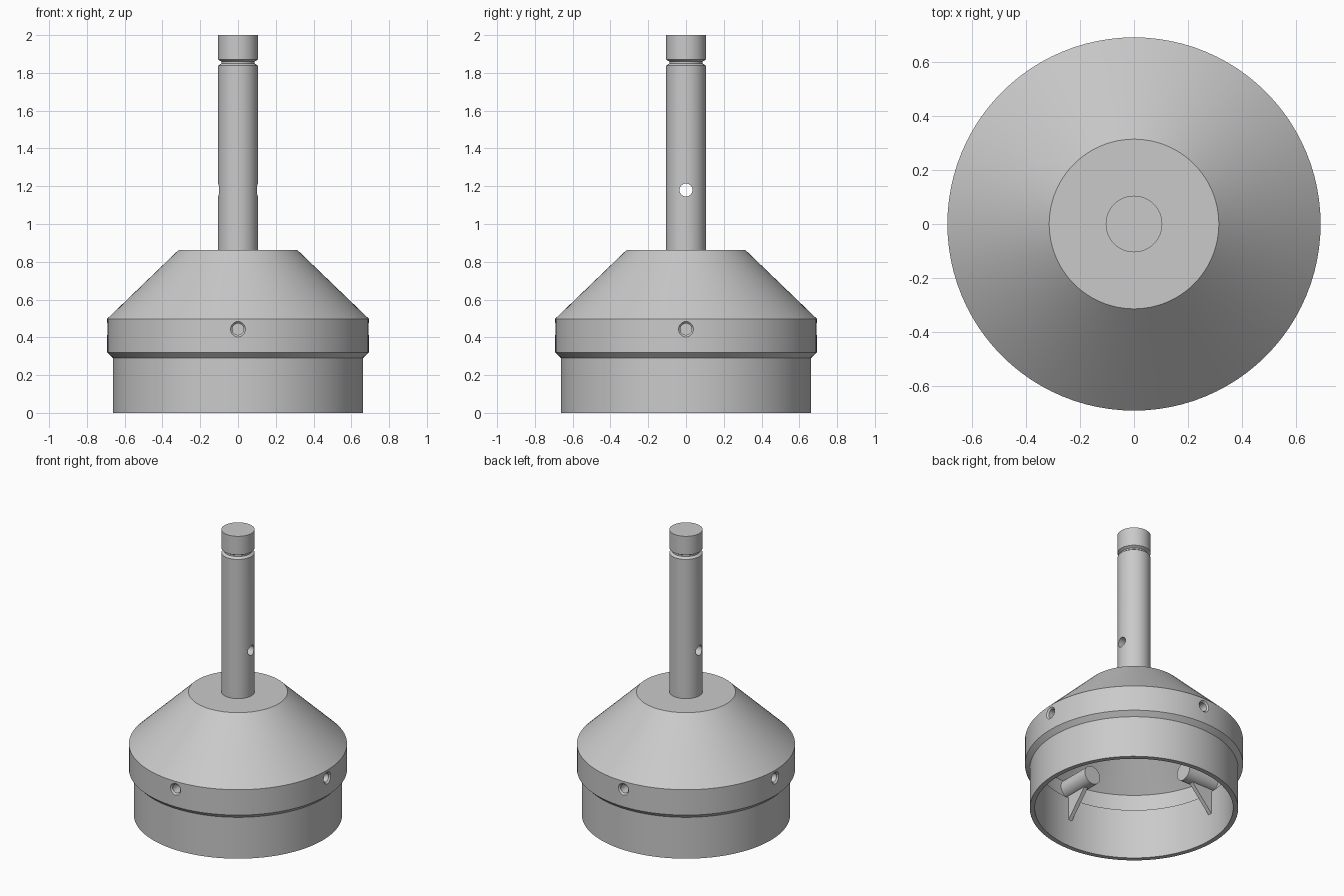
import bpy, bmesh, math
from mathutils import Matrix

cube = bpy.data.objects.get("Cube")
if cube:
    bpy.data.objects.remove(cube, do_unlink=True)

metal = bpy.data.materials.new("grey metal")
metal.use_nodes = True
GREY = (0.59, 0.59, 0.59, 1)
metal.diffuse_color = GREY
metal.node_tree.nodes["Principled BSDF"].inputs["Base Color"].default_value = GREY


def finish(name, bm):
    """Turn a bmesh into a named object with the shared material."""
    bmesh.ops.recalc_face_normals(bm, faces=bm.faces)
    mesh = bpy.data.meshes.new(name)
    bm.to_mesh(mesh)
    bm.free()
    mesh.materials.append(metal)
    obj = bpy.data.objects.new(name, mesh)
    bpy.context.collection.objects.link(obj)
    return obj


def lathe(name, profile, steps=96, turn=Matrix()):
    """Spin an (r, z) profile that starts and ends on the axis."""
    bm = bmesh.new()
    verts = [bm.verts.new((r, 0, z)) for r, z in profile]
    edges = [bm.edges.new(pair) for pair in zip(verts, verts[1:])]
    bmesh.ops.spin(bm, geom=verts + edges, cent=(0, 0, 0), axis=(0, 0, 1),
                   angle=math.tau, steps=steps)
    bmesh.ops.remove_doubles(bm, verts=bm.verts, dist=1e-4)
    bm.transform(turn)
    return finish(name, bm)


def cut(targets, cutter):
    """Subtract a cutter from each target, then discard it."""
    for target in targets:
        mod = target.modifiers.new("hole", 'BOOLEAN')
        mod.operation, mod.solver, mod.object = 'DIFFERENCE', 'EXACT', cutter
        bpy.context.view_layer.objects.active = target
        bpy.ops.object.modifier_apply(modifier=mod.name)
    bpy.data.objects.remove(cutter, do_unlink=True)


LAY = Matrix.Rotation(math.pi / 2, 4, 'Y')     # z axis onto x axis


def sideways(z):
    """Lay a lathed part along x at height z."""
    return Matrix.Translation((0, 0, z)) @ LAY


# Hollow bell: thin skirt, collar and conical roof of even thickness
bell = lathe("bell_housing", [
    (0, 0.81), (0.3, 0.81), (0.65, 0.47), (0.65, 0.35), (0.63, 0.35), (0.63, 0),
    (0.662, 0), (0.662, 0.29), (0.693, 0.32), (0.693, 0.498), (0.315, 0.862), (0, 0.862)])

# Grooved shaft with a cross hole
shaft = lathe("shaft", [
    (0, 0.85), (0.105, 0.85), (0.105, 1.838), (0.088, 1.85), (0.088, 1.86),
    (0.105, 1.87), (0.105, 2), (0, 2)], 64)
cut([shaft], lathe("cross_hole", [(0, -0.3), (0.034, -0.3), (0.034, 0.3), (0, 0.3)],
                   32, sideways(1.18)))

parts = [bell, shaft]
for i, side in enumerate(("left", "back", "right", "front")):
    around = Matrix.Rotation(i * math.pi / 2, 4, 'Z')

    # Round boss reaching inward
    boss = lathe(side + "_boss", [(0, 0.41), (0.063, 0.41), (0.063, 0.67), (0, 0.67)],
                 32, around @ sideways(0.425))

    # Countersunk blind hole through the collar into the boss
    cut([bell, boss], lathe("screw_hole", [
        (0, 0.61), (0.03, 0.61), (0.03, 0.682), (0.042, 0.694), (0.042, 0.75), (0, 0.75)],
        32, around @ sideways(0.443)))

    # Triangular web bracing the boss against the wall
    bm = bmesh.new()
    face = bm.faces.new([bm.verts.new((x, -0.014, z)) for x, z in
                         ((0.64, 0.18), (0.64, 0.4), (0.44, 0.4))])
    moved = bmesh.ops.extrude_face_region(bm, geom=[face])["geom"]
    bmesh.ops.translate(bm, vec=(0, 0.028, 0),
                        verts=[g for g in moved if isinstance(g, bmesh.types.BMVert)])
    bm.transform(around)
    parts += [boss, finish(side + "_web", bm)]

# Smooth round surfaces, crisp edges
bpy.ops.object.select_all(action='DESELECT')
for obj in parts:
    obj.select_set(True)
bpy.context.view_layer.objects.active = bell
bpy.ops.object.shade_smooth_by_angle(angle=math.radians(15))
